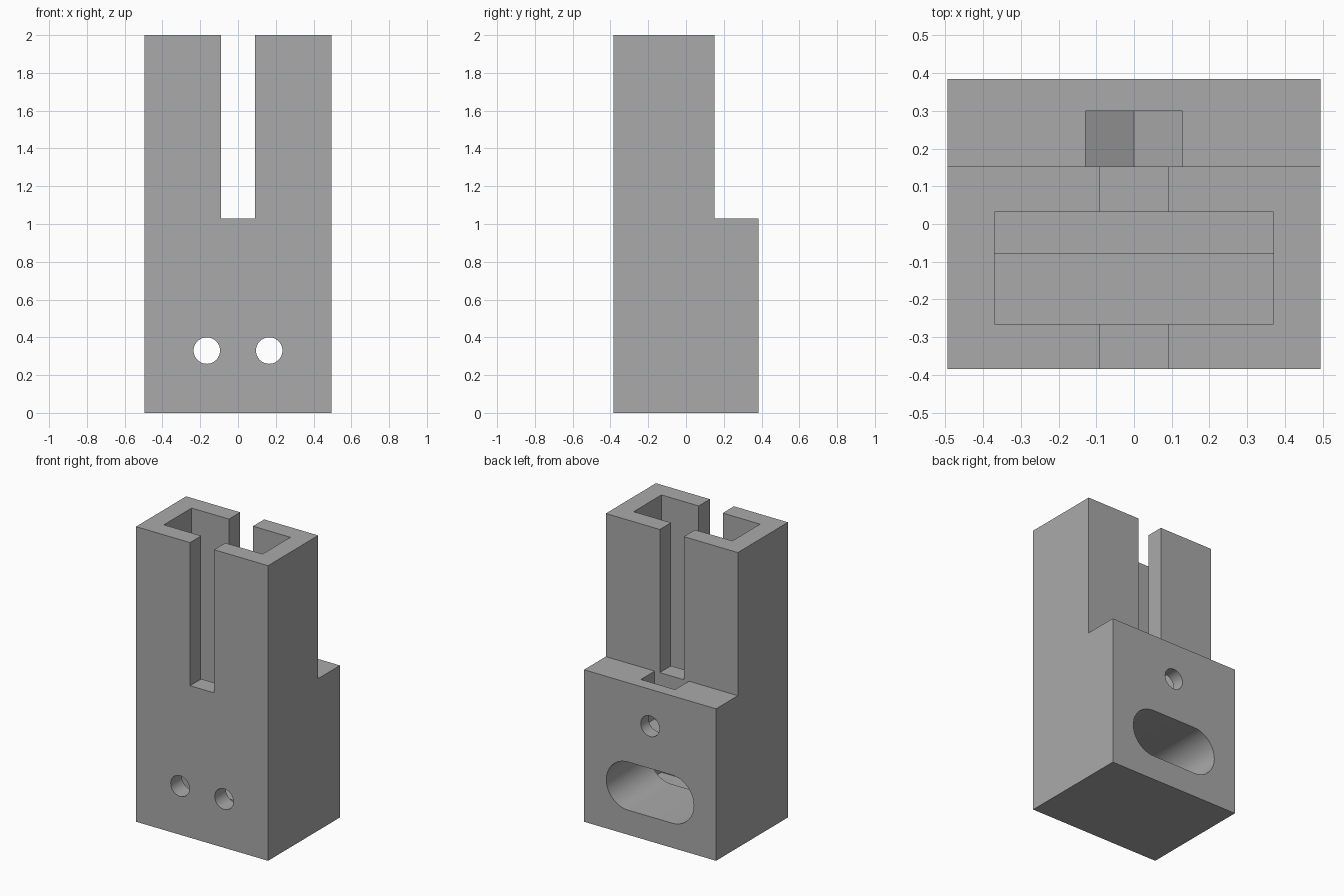
import bpy
import bmesh
from math import pi, sin, cos
from mathutils import Vector

cube = bpy.data.objects.get("Cube")
if cube:
    bpy.data.objects.remove(cube, do_unlink=True)

grey = bpy.data.materials.new("plain grey")
grey.use_nodes = True
grey.diffuse_color = (0.4, 0.4, 0.4, 1)
grey.node_tree.nodes["Principled BSDF"].inputs["Base Color"].default_value = (0.4, 0.4, 0.4, 1)


def prism(name, points, sweep):
    """Closed solid made by sweeping a planar outline along a vector."""
    bm = bmesh.new()
    face = bm.faces.new([bm.verts.new(p) for p in points])
    moved = bmesh.ops.extrude_face_region(bm, geom=[face])["geom"]
    verts = [v for v in moved if isinstance(v, bmesh.types.BMVert)]
    bmesh.ops.translate(bm, verts=verts, vec=Vector(sweep))
    bmesh.ops.recalc_face_normals(bm, faces=bm.faces)
    mesh = bpy.data.meshes.new(name)
    bm.to_mesh(mesh)
    bm.free()
    mesh.materials.append(grey)
    obj = bpy.data.objects.new(name, mesh)
    bpy.context.collection.objects.link(obj)
    return obj


def along_y(name, outline, y0, y1):
    return prism(name, [(x, y0, z) for x, z in outline], (0, y1 - y0, 0))


def box(name, half_x, y0, y1, z0, z1):
    outline = [(-half_x, z0), (half_x, z0), (half_x, z1), (-half_x, z1)]
    return along_y(name, outline, y0, y1)


def arc(x, z, r, start, end, steps):
    angles = [start + (end - start) * i / steps for i in range(steps + 1)]
    return [(x + r * cos(a), z + r * sin(a)) for a in angles]


def circle(x, z, r):
    return arc(x, z, r, 0, 2 * pi, 48)[:-1]


# Main dimensions
W, FRONT, BACK, STEP = 0.495, -0.385, 0.385, 0.152
SHOULDER, TOP, OVER = 1.03, 2.0, 2.2
HOLE_X, HOLE_Z, HOLE_R = 0.165, 0.33, 0.07
SCREW_Z, NUT_HALF = 0.78, 0.128
POCKET_FRONT, POCKET_MID, POCKET_BACK = -0.265, -0.078, 0.032

# Stepped body
side = [(FRONT, 0), (BACK, 0), (BACK, SHOULDER), (STEP, SHOULDER), (STEP, TOP), (FRONT, TOP)]
body = prism("holder_body", [(-W, y, z) for y, z in side], (2 * W, 0, 0))

# Pocket with a deep front part, and the slot through both walls
cutters = [
    box("deep_pocket", 0.37, POCKET_FRONT, POCKET_MID, 0.12, OVER),
    box("shallow_pocket", 0.37, POCKET_MID - 0.05, POCKET_BACK, 0.62, OVER),
    box("wall_slot", 0.09, FRONT - 0.1, STEP, SHOULDER, OVER),
]

# Nut trap with a pointed floor, and its screw hole
tip = NUT_HALF / cos(pi / 6)
nut = [(0, SCREW_Z - tip), (NUT_HALF, SCREW_Z - tip / 2), (NUT_HALF, SHOULDER + 0.1),
       (-NUT_HALF, SHOULDER + 0.1), (-NUT_HALF, SCREW_Z - tip / 2)]
cutters.append(along_y("nut_trap", nut, STEP, 0.30))
cutters.append(along_y("screw_hole", circle(0, SCREW_Z, HOLE_R), 0, BACK + 0.1))

# Rounded access opening at the back, and two mounting holes at the front
access = (arc(HOLE_X, HOLE_Z, 0.163, -pi / 2, pi / 2, 24)
          + arc(-HOLE_X, HOLE_Z, 0.163, pi / 2, 3 * pi / 2, 24))
cutters.append(along_y("access_opening", access, POCKET_MID - 0.05, BACK + 0.1))
for x in (-HOLE_X, HOLE_X):
    cutters.append(along_y("mounting_hole", circle(x, HOLE_Z, HOLE_R),
                           FRONT - 0.1, POCKET_FRONT + 0.05))

# Cut everything, then discard the cutters
bpy.ops.object.select_all(action="DESELECT")
bpy.context.view_layer.objects.active = body
body.select_set(True)
for cutter in cutters:
    cutter.hide_render = True
    mod = body.modifiers.new(cutter.name, "BOOLEAN")
    mod.operation = "DIFFERENCE"
    mod.solver = "EXACT"
    mod.object = cutter
    bpy.ops.object.modifier_apply(modifier=mod.name)
    bpy.data.objects.remove(cutter, do_unlink=True)
bpy.ops.object.shade_smooth_by_angle(angle=pi / 6)
